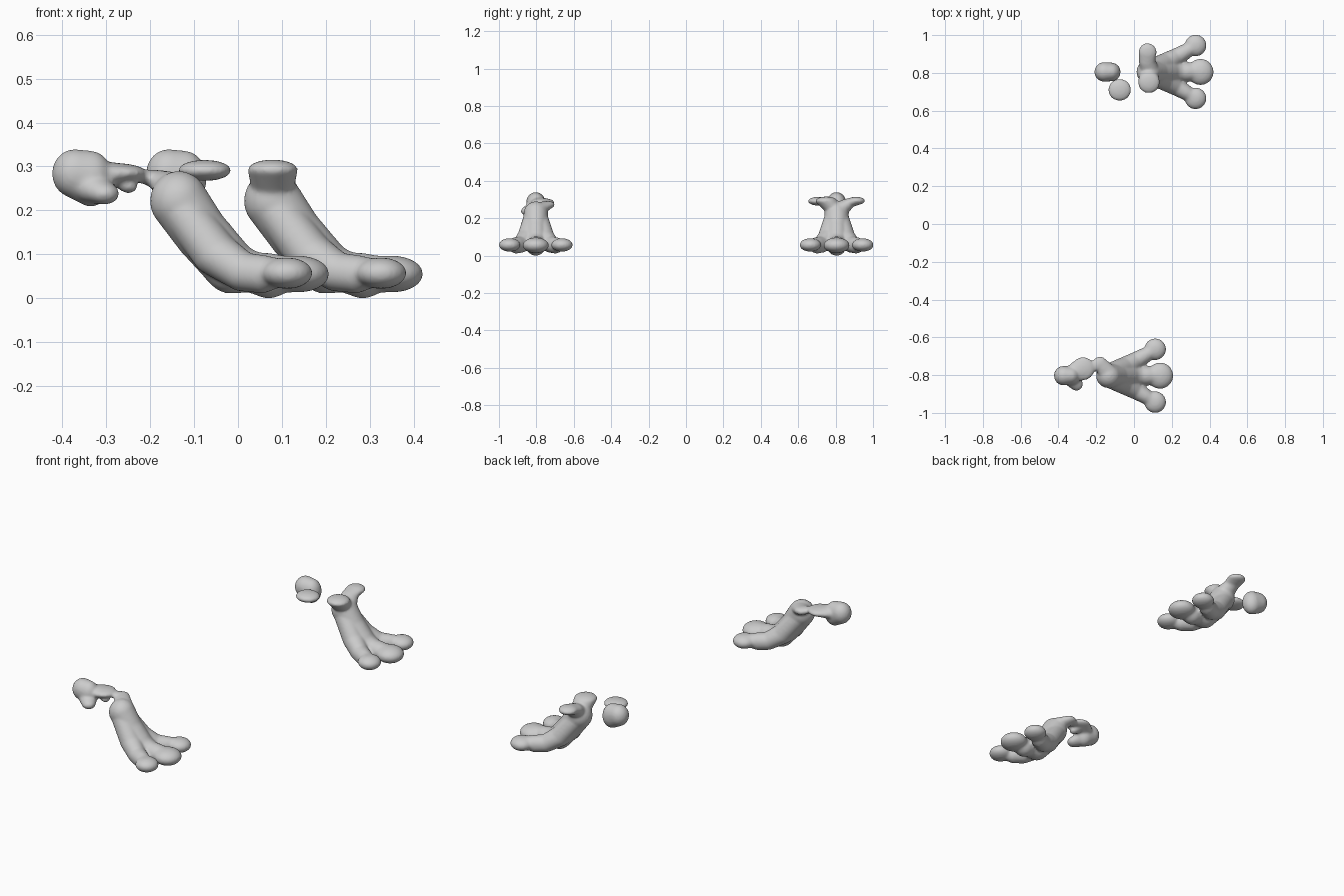
import bpy, bmesh, math
from mathutils import Matrix, Vector

cube = bpy.data.objects.get("Cube")
if cube:
    bpy.data.objects.remove(cube)

grey = bpy.data.materials.new("light_grey")
grey.use_nodes = True
grey.diffuse_color = (0.6, 0.6, 0.6, 1)
grey.node_tree.nodes["Principled BSDF"].inputs["Base Color"].default_value = (0.6, 0.6, 0.6, 1)


def add_chain(bm, points, steps=7):
    """Overlapping ellipsoids along a path of (x, y, z, side radius, height radius)."""
    samples = [Vector(points[0])]
    for a, b in zip(points, points[1:]):
        samples += [Vector(a).lerp(Vector(b), i / steps) for i in range(1, steps + 1)]
    for x, y, z, r, h in samples:
        place = Matrix.Translation((x, y, z)) @ Matrix.Diagonal((r, r, h, 1))
        bmesh.ops.create_icosphere(bm, subdivisions=3, radius=1, matrix=place)


def blob(name, chains, location):
    """Melt the chains into one soft surface."""
    bm = bmesh.new()
    for chain in chains:
        add_chain(bm, chain)
    mesh = bpy.data.meshes.new(name)
    bm.to_mesh(mesh)
    bm.free()
    mesh.materials.append(grey)
    obj = bpy.data.objects.new(name, mesh)
    obj.location = location
    bpy.context.collection.objects.link(obj)
    remesh = obj.modifiers.new("melt", "REMESH")
    remesh.mode = "VOXEL"
    remesh.voxel_size = 0.006
    remesh.use_smooth_shade = True
    soften = obj.modifiers.new("soften", "SMOOTH")
    soften.factor = 0.5
    soften.iterations = 8
    return obj


# Leg running into the middle toe
leg = [(-.135, 0, .222, .066, .068), (-.085, 0, .15, .062, .065),
       (-.015, 0, .07, .062, .06), (.03, 0, .06, .05, .046),
       (.07, 0, .051, .052, .052), (.1, 0, .055, .048, .042),
       (.138, 0, .055, .07, .042)]


# Outer toe, mirrored by side
def toe(side):
    path = [(-.12, .02, .19, .05, .05), (-.05, .045, .1, .055, .05),
            (.01, .08, .06, .046, .045), (.055, .105, .055, .042, .044),
            (.085, .123, .058, .036, .034), (.112, .14, .057, .058, .036)]
    return [(x, side * y, z, r, h) for x, y, z, r, h in path]


foot = [leg, toe(1), toe(-1)]

# Egg-shaped ball behind each foot
ball = [(-.372, 0, .284, .052, .056), (-.335, 0, .272, .05, .064)]

# Right foot with its linked ball
ankle_link = [(-.135, .01, .25, .05, .035), (-.18, .065, .272, .037, .02),
              (-.225, .045, .279, .025, .015), (-.27, .037, .285, .062, .022),
              (-.33, .01, .28, .045, .035)]
ball_lobe = [(-.33, -.015, .25, .045, .035), (-.305, -.045, .238, .035, .025)]
link_lobe = [(-.27, .03, .275, .03, .02), (-.25, .02, .255, .022, .016)]
blob("right_foot", foot + [ball, ankle_link, ball_lobe, link_lobe], (0, -.803, 0))

# Left foot with two flat pads on the ankle
inner_pad = [(-.135, -.02, .255, .05, .035), (-.135, -.055, .292, .058, .024)]
outer_pad = [(-.135, .02, .25, .05, .04), (-.145, .06, .28, .043, .024),
             (-.142, .105, .293, .048, .022)]
blob("left_foot", foot + [inner_pad, outer_pad], (.214, .805, 0))

# Loose ball and disc behind the left foot
blob("left_ball", [ball], (.214, .805, 0))
blob("left_disc", [[(-.079, -.095, .291, .058, .024), (-.073, -.095, .291, .058, .024)]],
     (0, .805, 0))
